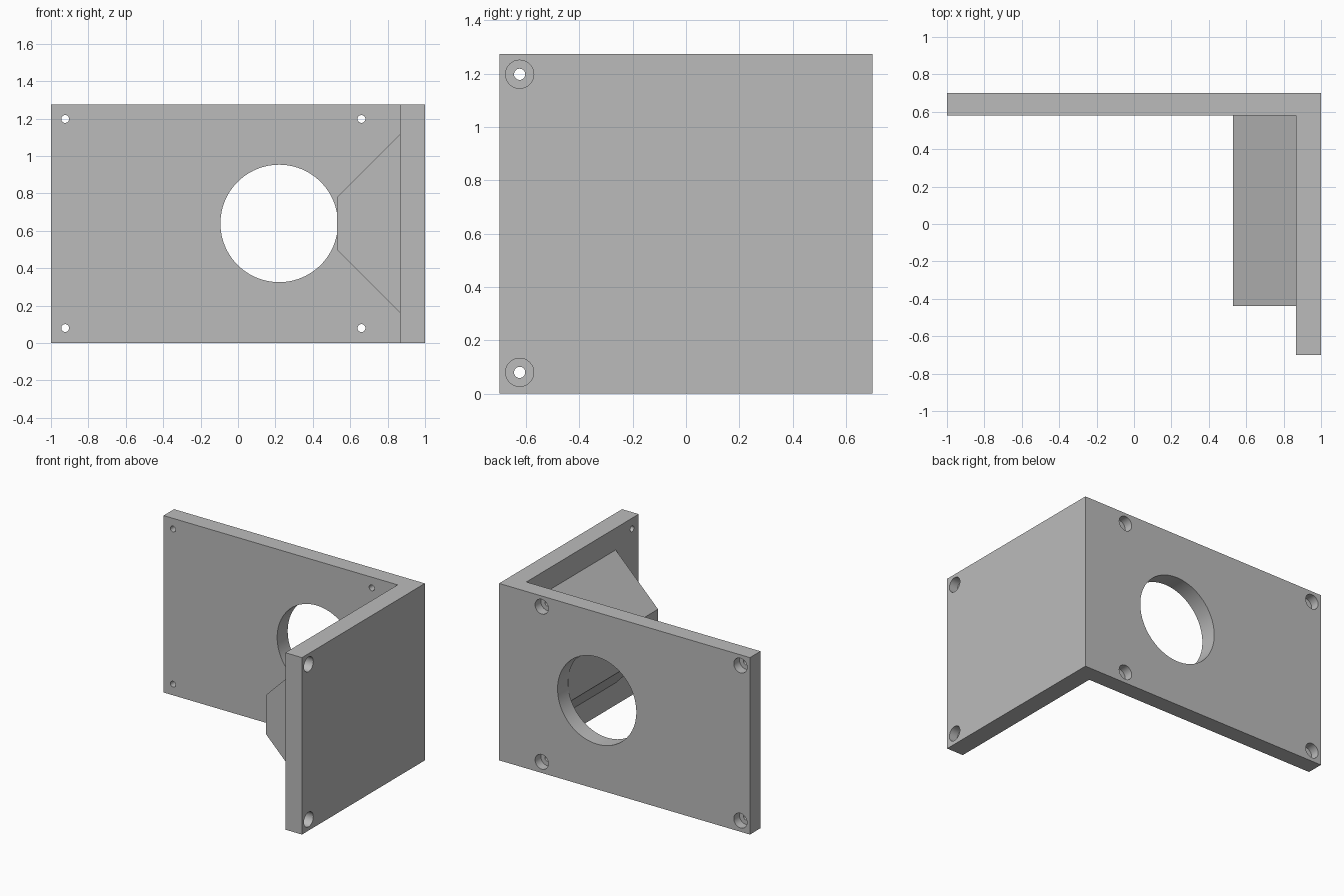
import bpy, bmesh
from math import pi
from mathutils import Matrix, Vector

if "Cube" in bpy.data.objects:
    bpy.data.objects.remove(bpy.data.objects["Cube"], do_unlink=True)

HEIGHT = 1.275
BACK, INNER = 0.7, 0.58          # back plate faces along y
SIDE, SIDE_INNER = 1.0, 0.867    # side plate faces along x
BORE_DEPTH = 0.065

grey = bpy.data.materials.new("plain grey")
grey.use_nodes = True
grey.diffuse_color = (0.5, 0.5, 0.5, 1)
grey.node_tree.nodes["Principled BSDF"].inputs["Base Color"].default_value = (0.5, 0.5, 0.5, 1)


def prism(name, outline, direction):
    """Extrude a flat outline along a direction."""
    bm = bmesh.new()
    face = bm.faces.new([bm.verts.new(p) for p in outline])
    ext = bmesh.ops.extrude_face_region(bm, geom=[face])
    moved = [g for g in ext["geom"] if isinstance(g, bmesh.types.BMVert)]
    bmesh.ops.translate(bm, verts=moved, vec=Vector(direction))
    bmesh.ops.recalc_face_normals(bm, faces=bm.faces)
    return finish(name, bm)


def finish(name, bm):
    mesh = bpy.data.meshes.new(name)
    bm.to_mesh(mesh)
    bm.free()
    mesh.materials.append(grey)
    obj = bpy.data.objects.new(name, mesh)
    bpy.context.collection.objects.link(obj)
    return obj


def drill(target, centre, axis, radius, length, sides):
    """Cut a cylinder centred on a point out of the target."""
    bm = bmesh.new()
    turn = Matrix.Rotation(pi / 2, 4, "X" if axis == "y" else "Y")
    bmesh.ops.create_cone(bm, cap_ends=True, segments=sides, radius1=radius,
                          radius2=radius, depth=length,
                          matrix=Matrix.Translation(centre) @ turn)
    cutter = finish("hole_cutter", bm)
    cutter.hide_render = True
    mod = target.modifiers.new("hole", "BOOLEAN")
    mod.operation, mod.solver, mod.object = "DIFFERENCE", "EXACT", cutter
    bpy.context.view_layer.objects.active = target
    bpy.ops.object.modifier_apply(modifier=mod.name)
    bpy.data.objects.remove(cutter, do_unlink=True)


# L-shaped bracket body
bracket = prism("bracket_plates", [
    (-1, BACK, 0), (-1, INNER, 0), (SIDE_INNER, INNER, 0),
    (SIDE_INNER, -BACK, 0), (SIDE, -BACK, 0), (SIDE, BACK, 0)], (0, 0, HEIGHT))

# Large round opening in the back plate
drill(bracket, (0.22, 0.64, HEIGHT / 2 + 0.002), "y", 0.314, 0.2, 96)

# Counterbored screw holes, opened from the outer faces
for z in (0.08, HEIGHT - 0.077):
    for x in (-0.924, 0.66):
        drill(bracket, (x, BACK, z), "y", 0.053, BORE_DEPTH * 2, 32)
        drill(bracket, (x, 0.64, z), "y", 0.021, 0.2, 32)
    drill(bracket, (SIDE, -0.624, z), "x", 0.053, BORE_DEPTH * 2, 32)
    drill(bracket, (0.93, -0.624, z), "x", 0.021, 0.2, 32)

# Tapered block on the inside of the side plate
block = prism("tapered_block", [
    (SIDE_INNER, INNER, 0.16), (SIDE_INNER, INNER, 1.117),
    (0.53, INNER, 0.78), (0.53, INNER, 0.498)], (0, -1.018, 0))

# Smooth hole walls, sharp edges elsewhere
bpy.ops.object.select_all(action="DESELECT")
bracket.select_set(True)
bpy.context.view_layer.objects.active = bracket
bpy.ops.object.shade_smooth_by_angle(angle=pi / 6)
